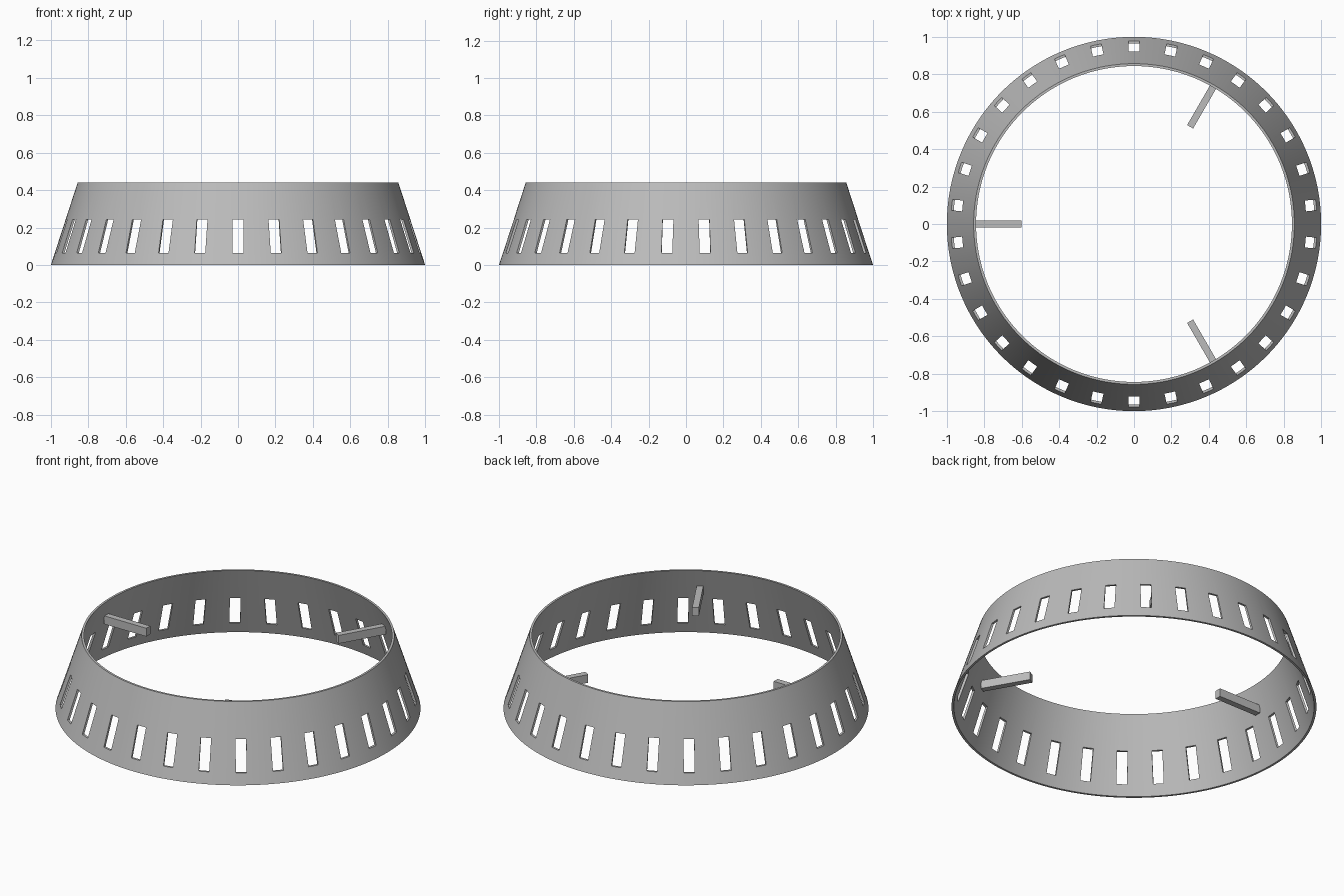
import bpy
import bmesh
import math
from mathutils import Matrix

if "Cube" in bpy.data.objects:
    bpy.data.objects.remove(bpy.data.objects["Cube"])

HEIGHT, BOTTOM, TOP, WALL = 0.44, 1.0, 0.857, 0.013
SEGMENTS, SLOTS = 180, 30

grey = bpy.data.materials.new("plain grey")
grey.use_nodes = True
colour = (0.5, 0.5, 0.5, 1)
grey.diffuse_color = colour
grey.node_tree.nodes["Principled BSDF"].inputs["Base Color"].default_value = colour


def make_object(name, bm):
    bmesh.ops.recalc_face_normals(bm, faces=bm.faces)
    mesh = bpy.data.meshes.new(name)
    bm.to_mesh(mesh)
    bm.free()
    mesh.materials.append(grey)
    obj = bpy.data.objects.new(name, mesh)
    bpy.context.collection.objects.link(obj)
    return obj


def radial_box(bm, r0, r1, width, z0, z1, angle):
    """Box reaching from radius r0 to r1, turned about the z axis."""
    place = (Matrix.Rotation(angle, 4, "Z")
             @ Matrix.Translation(((r0 + r1) / 2, 0, (z0 + z1) / 2))
             @ Matrix.Diagonal((r1 - r0, width, z1 - z0, 1)))
    bmesh.ops.create_cube(bm, size=1, matrix=place)


# Tapered ring wall: four-point profile swept round z
bm = bmesh.new()
profile = [(BOTTOM, 0), (TOP, HEIGHT), (TOP - WALL, HEIGHT), (BOTTOM - WALL, 0)]
loops = []
for i in range(SEGMENTS):
    a = math.tau * i / SEGMENTS
    loops.append([bm.verts.new((r * math.cos(a), r * math.sin(a), z)) for r, z in profile])
for i, here in enumerate(loops):
    there = loops[(i + 1) % SEGMENTS]
    for j in range(len(profile)):
        k = (j + 1) % len(profile)
        bm.faces.new((here[j], there[j], there[k], here[k]))
ring = make_object("tapered_ring", bm)

# Vent slots cut through the wall
bm = bmesh.new()
for i in range(SLOTS):
    radial_box(bm, 0.8, 1.1, 0.058, 0.065, 0.243, math.pi / 2 + math.tau * i / SLOTS)
cutter = make_object("slot_cutter", bm)
cut = ring.modifiers.new("slots", "BOOLEAN")
cut.object = cutter
cut.operation = "DIFFERENCE"
cut.solver = "EXACT"
bpy.context.view_layer.objects.active = ring
bpy.ops.object.select_all(action="DESELECT")
ring.select_set(True)
bpy.ops.object.modifier_apply(modifier=cut.name)
bpy.data.objects.remove(cutter)
bpy.ops.object.shade_smooth_by_angle(angle=math.radians(30))

# Three bars pointing inward
for name, degrees in (("left_back_bar", 60), ("right_bar", 180), ("left_front_bar", 300)):
    bm = bmesh.new()
    radial_box(bm, 0.6, 0.885, 0.037, 0.28, 0.33, math.radians(degrees))
    make_object(name, bm)
